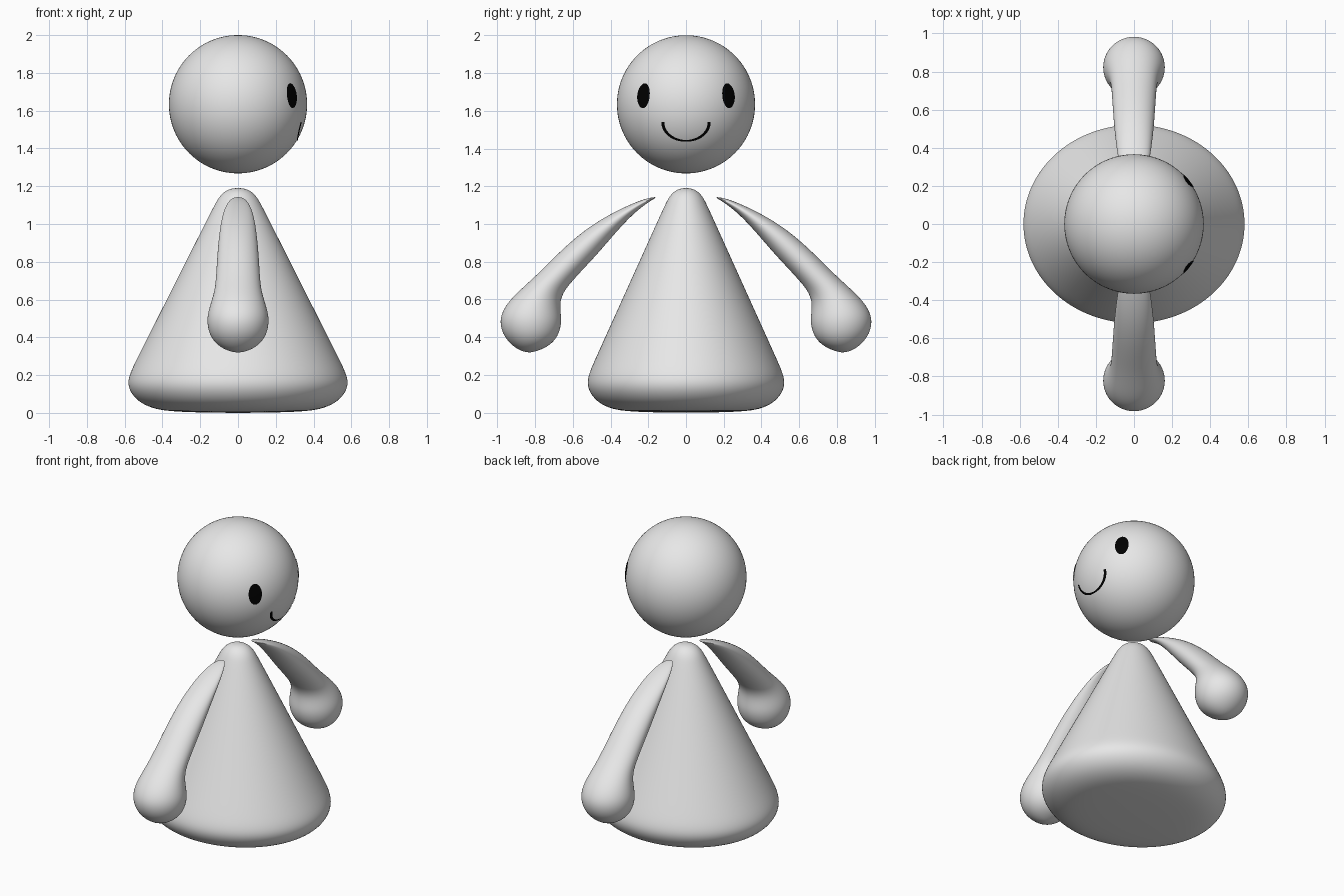
import bpy, bmesh, math
from mathutils import Vector

if "Cube" in bpy.data.objects:
    bpy.data.objects.remove(bpy.data.objects["Cube"])


def material(name, rgb):
    m = bpy.data.materials.new(name)
    m.diffuse_color = (*rgb, 1)
    m.use_nodes = True
    m.node_tree.nodes["Principled BSDF"].inputs["Base Color"].default_value = m.diffuse_color
    return m


GREY = material("light grey", (0.8, 0.8, 0.8))
BLACK = material("black", (0.0, 0.0, 0.0))


def finish(bm, name, mat, subsurf=0):
    bmesh.ops.recalc_face_normals(bm, faces=bm.faces)
    for f in bm.faces:
        f.smooth = True
    me = bpy.data.meshes.new(name)
    bm.to_mesh(me)
    bm.free()
    me.materials.append(mat)
    ob = bpy.data.objects.new(name, me)
    bpy.context.collection.objects.link(ob)
    if subsurf:
        mod = ob.modifiers.new("smooth", 'SUBSURF')
        mod.levels = mod.render_levels = subsurf
    return ob


def loft(name, rings, start, end, mat):
    """Skin closed rings of points, closing both ends with a fan to a point."""
    bm = bmesh.new()
    loops = [[bm.verts.new(p) for p in ring] for ring in rings]
    n = len(loops[0])
    for a, b in zip(loops, loops[1:]):
        for i in range(n):
            j = (i + 1) % n
            bm.faces.new((a[i], a[j], b[j], b[i]))
    for pole, ring in ((start, loops[0]), (end, loops[-1])):
        p = bm.verts.new(pole)
        for i in range(n):
            bm.faces.new((p, ring[i], ring[(i + 1) % n]))
    return finish(bm, name, mat, 2)


def ellipse(c, u, v, n):
    return [c + u * math.cos(2 * math.pi * i / n) + v * math.sin(2 * math.pi * i / n)
            for i in range(n)]


# Body: rounded cone, slightly narrower in y
profile = [(0.2, 0.002), (0.37, 0.008), (0.46, 0.025), (0.53, 0.06), (0.573, 0.11),
           (0.587, 0.16), (0.572, 0.215), (0.535, 0.29), (0.378, 0.6), (0.176, 1.0),
           (0.122, 1.105), (0.102, 1.14), (0.075, 1.17), (0.04, 1.187)]
loft("body", [ellipse(Vector((0, 0, z)), Vector((r, 0, 0)), Vector((0, r * 0.897, 0)), 40)
              for r, z in profile],
     Vector((0, 0, 0)), Vector((0, 0, 1.191)), GREY)

# Arms: (outer y, z), (inner y, z), half width in x
sections = [(.167, 1.143, .163, 1.137, .02), (.22, 1.134, .205, 1.112, .05),
            (.33, 1.09, .285, 1.05, .078), (.48, 1.01, .38, .945, .097),
            (.60, .918, .46, .85, .107), (.70, .823, .53, .775, .113),
            (.79, .732, .595, .705, .118), (.87, .66, .645, .645, .124),
            (.938, .595, .666, .59, .142), (.98, .53, .662, .53, .162),
            (.989, .47, .656, .475, .167), (.968, .405, .675, .405, .15),
            (.92, .353, .72, .357, .107), (.875, .327, .775, .331, .055)]
for side, name in ((1, "back_arm"), (-1, "front_arm")):
    rings = []
    for y1, z1, y2, z2, w in sections:
        a, b = Vector((0, side * y1, z1)), Vector((0, side * y2, z2))
        rings.append(ellipse((a + b) / 2, Vector((w, 0, 0)), (a - b) / 2, 20))
    loft(name, rings, Vector((0, side * .16, 1.141)), Vector((0, side * .828, .317)), GREY)

# Head
R, HEAD = 0.366, Vector((0, 0, 1.634))
bm = bmesh.new()
bmesh.ops.create_uvsphere(bm, u_segments=96, v_segments=48, radius=R)
bmesh.ops.translate(bm, verts=bm.verts, vec=HEAD)
finish(bm, "head", GREY)


def on_head(p, lift=0.003):
    return HEAD + (p - HEAD).normalized() * (R + lift)


# Eyes: oval plates wrapped on the head, facing +x
for side, name in ((1, "back_eye"), (-1, "front_eye")):
    c = Vector((0.285, side * 0.225, 0.046))
    t = Vector((0, 0, 1)).cross(c).normalized()
    u = c.normalized().cross(t)
    bm = bmesh.new()
    rings = [[bm.verts.new(on_head(p)) for p in
              ellipse(HEAD + c, t * 0.042 * k, u * 0.067 * k, 28)] for k in (1, .67, .33)]
    for a, b in zip(rings, rings[1:]):
        for i in range(28):
            j = (i + 1) % 28
            bm.faces.new((a[i], a[j], b[j], b[i]))
    bm.faces.new(rings[-1])
    finish(bm, name, BLACK)

# Mouth: thin tapered smile wrapped on the head
bm = bmesh.new()
rows = []
for i in range(33):
    ang = math.pi * (1 + i / 32)
    w = 0.004 + 0.004 * abs(math.cos(ang))
    row = []
    for s in (-1, 1):
        y = (0.122 + s * w) * math.cos(ang)
        z = 1.54 + (0.098 + s * w) * math.sin(ang)
        x = math.sqrt(R * R - y * y - (z - HEAD.z) ** 2)
        row.append(bm.verts.new(on_head(Vector((x, y, z)))))
    rows.append(row)
for a, b in zip(rows, rows[1:]):
    bm.faces.new((a[0], a[1], b[1], b[0]))
finish(bm, "mouth", BLACK)
